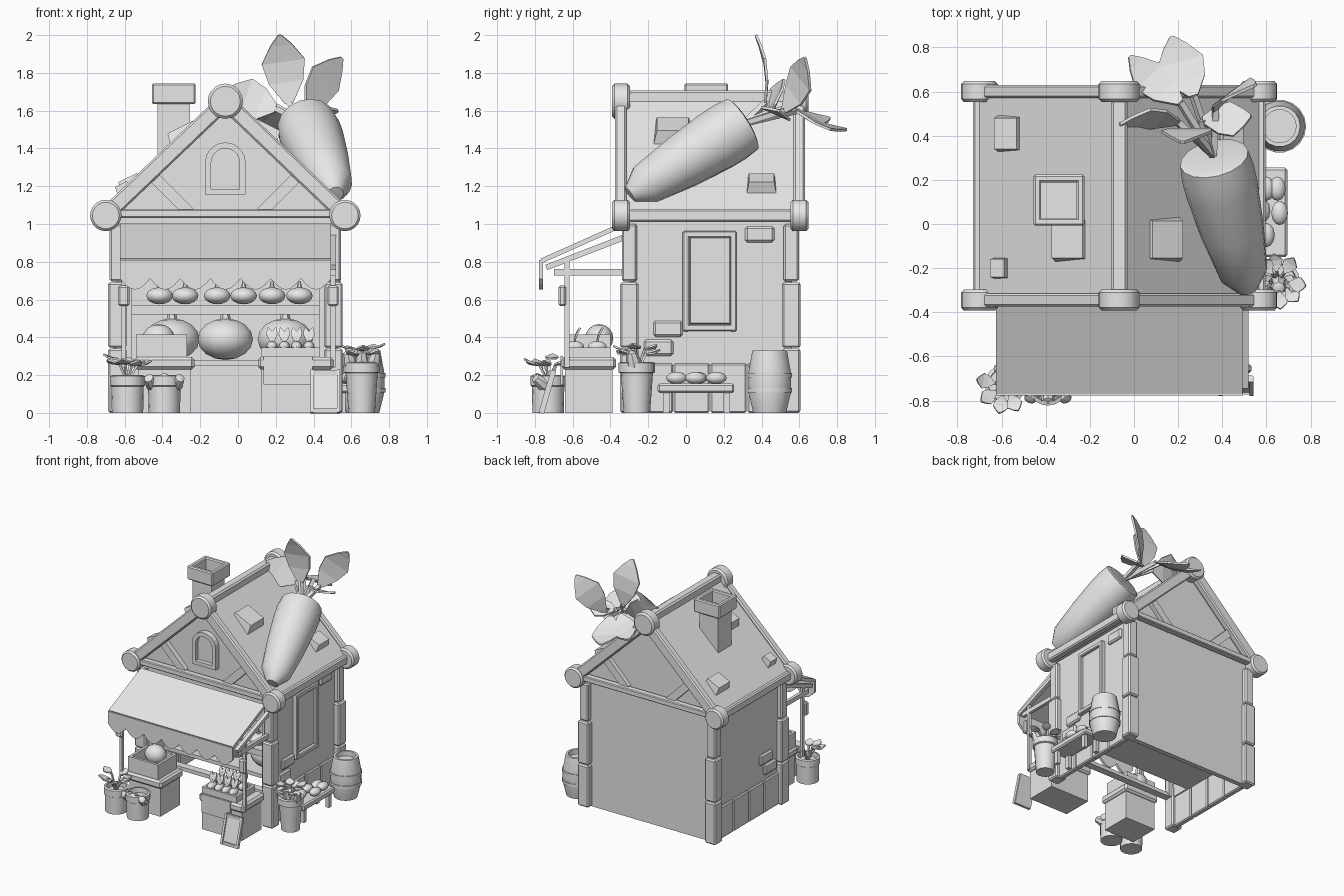
import bpy, bmesh, math, random
from mathutils import Vector, Matrix

random.seed(4)
cube = bpy.data.objects.get("Cube")
if cube:
    bpy.data.objects.remove(cube, do_unlink=True)

grey = bpy.data.materials.new("plain_grey")
grey.use_nodes = True
grey.diffuse_color = (.8, .8, .8, 1)
grey.node_tree.nodes["Principled BSDF"].inputs["Base Color"].default_value = grey.diffuse_color


def finish(name, bm, bevel=0, solid=0, smooth=False):
    bmesh.ops.recalc_face_normals(bm, faces=bm.faces)
    mesh = bpy.data.meshes.new(name)
    bm.to_mesh(mesh)
    bm.free()
    mesh.materials.append(grey)
    if smooth:
        mesh.polygons.foreach_set("use_smooth", [True] * len(mesh.polygons))
        mesh.set_sharp_from_angle(angle=math.radians(40))
    obj = bpy.data.objects.new(name, mesh)
    bpy.context.collection.objects.link(obj)
    if solid:
        modifier = obj.modifiers.new("thickness", "SOLIDIFY")
        modifier.thickness, modifier.offset = solid, 0
    if bevel:
        modifier = obj.modifiers.new("bevel", "BEVEL")
        modifier.width, modifier.segments = bevel, 1
    return obj


def axes(direction, up):
    z = Vector(direction).normalized()
    y = Vector(up)
    y = (y - z * y.dot(z)).normalized()
    return Matrix((y.cross(z), y, z)).transposed().to_4x4()


def block(name, centre, size, bevel=0, turn=Matrix(), taper=1):
    bm = bmesh.new()
    bmesh.ops.create_cube(bm, size=1)
    for v in bm.verts:
        if v.co.z > 0:
            v.co.xy *= taper
    bm.transform(Matrix.Translation(centre) @ turn @ Matrix.Diagonal((*size, 1)))
    return finish(name, bm, bevel)


def box(name, xs, ys, zs, bevel=0):
    spans = (xs, ys, zs)
    return block(name, [(a + b) / 2 for a, b in spans], [b - a for a, b in spans], bevel)


def beam(name, start, end, width, depth, up=(0, 1, 0), bevel=0):
    start, end = Vector(start), Vector(end)
    return block(name, (start + end) / 2, (width, depth, (end - start).length),
                 bevel, axes(end - start, up))


def prism(name, outline, front, back):
    bm = bmesh.new()
    face = bm.faces.new([bm.verts.new((x, front, z)) for x, z in outline])
    new = bmesh.ops.extrude_face_region(bm, geom=[face])["geom"]
    bmesh.ops.translate(bm, vec=(0, back - front, 0),
                        verts=[v for v in new if isinstance(v, bmesh.types.BMVert)])
    return finish(name, bm)


def lathe(name, profile, place, direction=(0, 0, 1), sides=16, scale=1):
    bm = bmesh.new()
    verts = [bm.verts.new((r, 0, z)) for r, z in profile]
    edges = [bm.edges.new(pair) for pair in zip(verts, verts[1:])]
    bmesh.ops.spin(bm, geom=verts + edges, axis=(0, 0, 1), cent=(0, 0, 0),
                   steps=sides, angle=math.tau)
    bmesh.ops.remove_doubles(bm, verts=bm.verts, dist=.0005)
    turn = Vector(direction).to_track_quat("Z", "Y").to_matrix().to_4x4()
    bm.transform(Matrix.Translation(place) @ turn @ Matrix.Scale(scale, 4))
    return finish(name, bm, smooth=True)


def ball(name, place, size, sides=12):
    bm = bmesh.new()
    bmesh.ops.create_uvsphere(bm, u_segments=sides, v_segments=8, radius=1)
    bm.transform(Matrix.Translation(place) @ Matrix.Diagonal((*size, 1)))
    return finish(name, bm, smooth=True)


def leaf(name, base, tip, width, facing=(0, 0, 1), thick=.01):
    base, tip = Vector(base), Vector(tip)
    length = (tip - base).length
    bm = bmesh.new()
    rows = []
    for along, wide in ((0, .2), (.3, .8), (.6, 1), (.85, .5), (1, .08)):
        curl = math.sin(along * math.pi) * length * -.08
        rows.append([bm.verts.new((side * wide * width / 2, curl, along * length))
                     for side in (-1, 0, 1)])
    for low, high in zip(rows, rows[1:]):
        for i in range(2):
            bm.faces.new((low[i], low[i + 1], high[i + 1], high[i]))
    bm.transform(Matrix.Translation(base) @ axes(tip - base, facing))
    return finish(name, bm, solid=thick)


# House shell, open underneath and at the front
MID, HALF, FRONT, BACK = -.067, .575, -.3, .56
RIDGE, EAVE, SPREAD = 1.65, 1.045, .633
LEFT, RIGHT, DEPTH = MID - HALF, MID + HALF, (FRONT, BACK)
box("back_wall", (LEFT, RIGHT), (BACK - .04, BACK), (0, EAVE))
box("raised_floor", (LEFT, RIGHT), (-.1, BACK), (.25, .28))
box("front_header", (LEFT, RIGHT), (FRONT, FRONT + .04), (.82, EAVE))
box("opening_sill", (LEFT, RIGHT), (FRONT - .03, FRONT + .03), (.25, .28))
box("display_shelf", (LEFT, RIGHT), (FRONT + .03, FRONT + .2), (.52, .57))
prism("gable_walls", [(MID - SPREAD, EAVE - .02), (MID + SPREAD, EAVE - .02), (MID, RIDGE - .01)],
      FRONT, BACK)

# Sides, corner posts and roof halves, repeated on both sides
slope = math.atan2(RIDGE - EAVE, SPREAD)
for side in (-1, 1):
    wall = MID + side * HALF
    edge = MID + side * SPREAD
    box("side_wall", sorted((wall, wall - side * .04)), DEPTH, (.25, EAVE))
    box("front_pier", sorted((wall, wall - side * .08)), (FRONT, FRONT + .04), (.25, EAVE))
    for k in range(4):
        start = FRONT + .04 + k * .195
        box("base_panel", sorted((wall + side * .015, wall - side * .03)),
            (start, start + .19), (0, .262), .008)
    for y in (FRONT, BACK - .003):
        for low, high, wide in ((0, .34, .098), (.345, .69, .098), (.695, 1, .08)):
            block("corner_post", (MID + side * .572, y, (low + high) / 2),
                  (wide, wide, high - low), .01)
    block("roof_slope", (MID + side * SPREAD / 2, .13, (RIDGE + EAVE) / 2),
          (.05, .94, SPREAD / math.cos(slope)), 0,
          axes((side * SPREAD, 0, EAVE - RIDGE), (0, 1, 0)))
    block("eave_beam", (edge, .13, EAVE), (.06, .96, .07), .01)
    for y, out in ((-.345, -1), (.6, 1)):
        beam("rake_beam", (MID, y, RIDGE), (edge, y, EAVE), .085, .06, bevel=.01)
        beam("gable_brace", (MID + side * .38, y - out * .03, 1.25),
             (MID + side * .19, y - out * .03, 1.06), .06, .05)

# Ridge beam, tie beams and round beam ends
block("ridge_beam", (MID, .13, RIDGE + .012), (.075, .96, .09), .012)
knob = [(0, -.5), (.85, -.5), (1, -.36), (1, .36), (.85, .5), (0, .5)]
for y in (-.345, .6):
    block("tie_beam", (MID, y, EAVE + .01), (SPREAD * 2, .055, .045), .006)
    for x, z, radius in ((0, RIDGE, .093), (-SPREAD, EAVE, .083), (SPREAD, EAVE, .083)):
        lathe("round_beam_end", [(r * radius, h * .095) for r, h in knob],
              (MID + x, y, z), (0, 1, 0), 20)

# Raised roof patches, tilted less than the roof
for x, y, wide, deep in ((.123, -.07, .2, .215), (.42, .4, .13, .17), (-.553, .41, .145, .18),
                         (-.59, -.2, .09, .105), (-.273, -.07, .2, .215)):
    tilt = slope * (.6 if x > MID else -.6)
    normal = Vector((math.sin(tilt), 0, math.cos(tilt)))
    height = RIDGE - abs(x - MID) * math.tan(slope)
    block("roof_patch", Vector((x, y, height)) + normal * .018,
          (wide, deep, .1), 0, axes(normal, (0, 1, 0)), .78)

# Chimney
block("chimney_stack", (-.34, .108, 1.45), (.17, .17, .4))
for sx, sy in ((1, 0), (-1, 0), (0, 1), (0, -1)):
    block("chimney_rim", (-.34 + sx * .098, .108 + sy * .098, 1.69),
          (.035 if sx else .231, .035 if sy else .231, .11), .008)


# Arched attic window
def arch(radius, low):
    turns = [math.pi * (1 - k / 10) for k in range(11)]
    curve = [(MID + radius * math.cos(a), 1.325 + radius * math.sin(a)) for a in turns]
    return [(MID - radius, low)] + curve + [(MID + radius, low)]


outer, inner = arch(.107, 1.155), arch(.075, 1.185)
prism("attic_pane", inner, FRONT - .01, FRONT)
bm = bmesh.new()
loops = [[bm.verts.new((x, FRONT - .02, z)) for x, z in line] for line in (outer, inner)]
for k in range(len(outer)):
    bm.faces.new((loops[0][k - 1], loops[0][k], loops[1][k], loops[1][k - 1]))
finish("attic_window_frame", bm, solid=.05)

# Side door panel and loose wall bricks
box("door_panel", (RIGHT, RIGHT + .015), (.02, .235), (.47, .93), .005)
for y in (0, .25):
    block("door_upright", (RIGHT + .015, y, .697), (.04, .035, .53), .006)
for z in (.45, .945):
    block("door_rail", (RIGHT + .015, .125, z), (.04, .28, .035), .006)
for x, y, z in ((RIGHT, -.095, .445), (RIGHT, -.145, .345), (RIGHT, .39, .945),
                (LEFT, -.1, .44), (LEFT, -.15, .345)):
    block("wall_brick", (x, y, z), (.04, .155, .085), .012)

# Awning with a scalloped flap, rafters, poles and lanterns
A_LEFT, A_RIGHT, LIP = -.625, .493, -.765
width = A_RIGHT - A_LEFT
beam("awning_sheet", (MID, FRONT - .05, .99), (MID, LIP, .805), width, .025, (0, 0, 1))
edge = [(A_RIGHT, .81), (A_LEFT, .81)]
for k in range(7):
    for t in range(6 + (k == 6)):
        edge.append((A_LEFT + width * (k + t / 6) / 7, .71 - .058 * math.sin(math.pi * t / 6)))
prism("awning_flap", edge, LIP - .012, LIP + .008)
for x in (A_LEFT + .02, A_RIGHT + .01):
    beam("awning_rafter", (x, FRONT, .94), (x, -.74, .77), .03, .03, (0, 0, 1))
    beam("awning_bracket", (x, FRONT, .745), (x, -.7, .745), .025, .035, (0, 0, 1))
    beam("awning_pole", (x, -.63, .24), (x, -.63, .82), .025, .025)
    block("lantern", (x, -.655, .62), (.06, .04, .11), .01)

# Market counters
for x, half in ((-.39, .14), (.305, .18)):
    box("counter_body", (x - half, x + half), (-.64, -.39), (0, .24))
    box("counter_top", (x - half - .02, x + half + .02), (-.66, -.37), (.23, .295), .015)
box("counter_cloth", (.135, .395), (-.665, -.65), (.15, .3))


def crate(x, y, z, wide, deep, tall):
    box("crate_bottom", (x - wide, x + wide), (y - deep, y + deep), (z, z + .02))
    for s in (-1, 1):
        block("crate_side", (x + s * wide, y, z + tall / 2), (.02, deep * 2, tall))
        block("crate_end", (x, y + s * deep, z + tall / 2), (wide * 2 + .02, .02, tall))


crate(-.405, -.52, .295, .125, .11, .12)
crate(.28, -.52, .295, .145, .11, .05)
ball("crate_melon", (-.42, -.46, .395), (.085, .075, .075))
for k in range(8):
    x, y = .18 + k % 4 * .065, -.59 + k // 4 * .12
    ball("radish", (x, y, .35), (.03, .05, .03))
    for s in (-1, 1):
        leaf("radish_leaf", (x, y, .37), (x + s * .02, y + .03, .45), .035, (0, 1, 0))


# Pumpkins on the floor and on the shelf
def pumpkin(name, x, y, z, radius, tall):
    ball(name, (x, y, z), (radius, radius, tall), 14)
    lathe("pumpkin_stem", [(0, 0), (.2, 0), (.1, .5), (0, .5)],
          (x, y, z + tall * .9), sides=6, scale=radius)


for x in (-.35, MID, .25):
    pumpkin("large_pumpkin", x, .06, .39, .15, .11)
for x in (-.415, -.28, -.11, .03, .18, .325):
    pumpkin("small_pumpkin", x, FRONT + .1, .62, .072, .045)


# Pots, plants and vegetables
def plant(x, y, z, count, reach, tall):
    for k in range(count):
        a = math.tau * k / count + random.uniform(-.3, .3)
        out = Vector((math.cos(a), math.sin(a), 0))
        joint = Vector((x, y, z + tall * random.uniform(.4, .8))) + out * reach * .4
        beam("plant_stalk", (x, y, z - .04), joint, .012, .012)
        leaf("plant_leaf", joint, joint + out * reach * .6 + Vector((0, 0, tall * .2)), .07)


small_pot = [(0, 0), (.083, 0), (.086, .14), (.093, .145), (.093, .195), (.076, .2), (.074, .16), (0, .16)]
tall_pot = [(0, 0), (.07, 0), (.085, .21), (.097, .215), (.097, .265), (.08, .27), (.077, .23), (0, .23)]
lathe("small_pot", small_pot, (-.585, -.73, 0))
lathe("small_pot", small_pot, (-.39, -.73, 0))
lathe("tall_pot", tall_pot, (.655, -.26, 0))
plant(-.585, -.73, .2, 7, .13, .12)
plant(.655, -.26, .26, 8, .125, .11)
root = [(0, 0), (.25, .08), (.3, .5), (.2, .9), (0, 1)]
for k in range(3):
    lathe("potted_root", root, (-.43 + k * .04, -.71, .12), (k * .3 - .3, -.6, .45), 8, .13)
    lathe("potted_root", root, (.61 + k * .045, -.26, .2), (k * .2 - .2, -.2, .8), 8, .14)

# Barrel with hoops
lathe("barrel", [(0, 0), (.088, 0), (.115, .11), (.115, .21), (.093, .33), (.075, .33), (.075, .29), (0, .29)],
      (.66, .443, 0), sides=18)
for z in (.12, .2):
    lathe("barrel_hoop", [(.11, -.012), (.12, -.012), (.12, .012), (.11, .012)], (.66, .443, z), sides=18)

# Bench with potatoes
box("bench_seat", (.53, .695), (-.15, .255), (.105, .155), .01)
for x in (.555, .665):
    for y in (-.105, .215):
        block("bench_leg", (x, y, .06), (.03, .035, .12))
for x, y in ((.6, -.05), (.66, .05), (.58, .06), (.6, .16), (.65, .16)):
    ball("potato", (x, y, .185), (.038, .055, .032))

# Leaning sign board
foot, top = Vector((.462, -.76, 0)), Vector((.462, -.695, .225))
beam("sign_board", foot, top, .15, .018)
for s in (-1, 1):
    shift = Vector((s * .07, -.008, 0))
    beam("sign_upright", foot + shift, top + shift, .018, .025)
for t in (.05, .95):
    middle = foot.lerp(top, t)
    beam("sign_rail", middle - Vector((.075, .008, 0)), middle + Vector((.075, -.008, 0)), .025, .018)

# Giant rooftop carrot
tip, crown = Vector((.515, -.3, 1.155)), Vector((.36, .31, 1.535))
lathe("giant_carrot", [(0, 0), (.045, .003), (.113, .1), (.145, .33), (.165, .55), (.167, .64),
                       (.158, .72), (.13, .73), (0, .71)], tip, crown - tip, 16)

# Carrot leaves on stems
for base, end, wide, facing in (
        ((.27, .42, 1.64), (.22, .37, 2), .23, (0, -1, 0)),
        ((.37, .52, 1.6), (.55, .63, 1.88), .21, (.6, -.8, 0)),
        ((.2, .46, 1.61), (-.065, .45, 1.71), .24, (0, -.9, .4)),
        ((.21, .55, 1.62), (-.02, .76, 1.56), .18, (0, .5, .8)),
        ((.27, .58, 1.6), (.17, .85, 1.5), .22, (0, .5, .8)),
        ((.31, .47, 1.6), (.53, .49, 1.6), .17, (0, .4, .9))):
    beam("carrot_stem", crown, base, .028, .028)
    leaf("carrot_leaf", base, end, wide, facing, .014)
